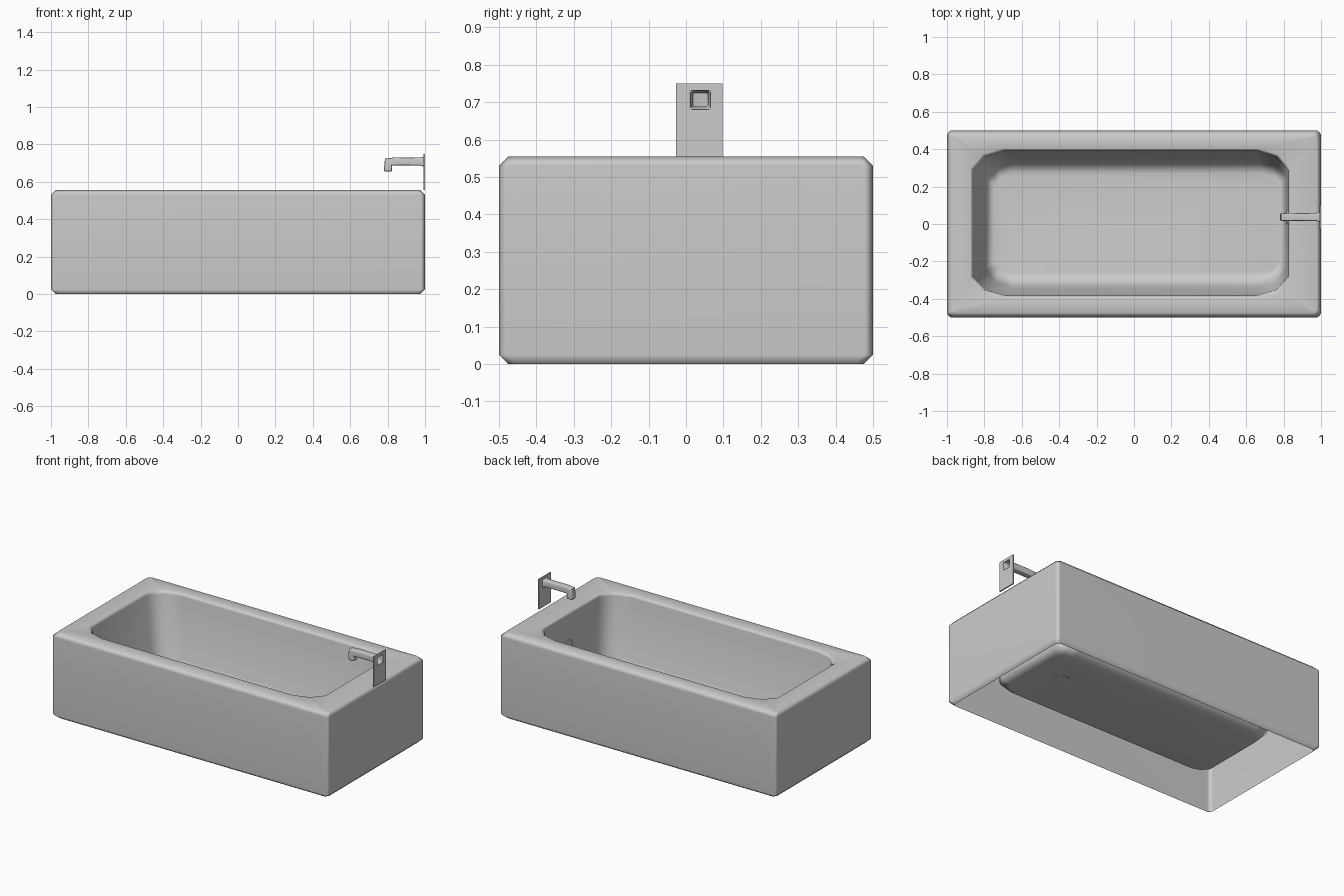
import bpy, bmesh, math
from mathutils import Matrix

if "Cube" in bpy.data.objects:
    bpy.data.objects.remove(bpy.data.objects["Cube"])


def loft(name, rings, closed=False, cap_start=False, cap_end=False, angle=50):
    """Skin a list of equal-count point rings."""
    bm = bmesh.new()
    vr = [[bm.verts.new(p) for p in r] for r in rings]
    n = len(vr[0])
    pairs = list(zip(vr, vr[1:])) + ([(vr[-1], vr[0])] if closed else [])
    for a, b in pairs:
        for i in range(n):
            j = (i + 1) % n
            bm.faces.new((a[i], a[j], b[j], b[i]))
    if cap_start:
        bm.faces.new(vr[0][::-1])
    if cap_end:
        bm.faces.new(vr[-1])
    bmesh.ops.recalc_face_normals(bm, faces=bm.faces)
    return finish(name, bm, angle)


def finish(name, bm, angle):
    me = bpy.data.meshes.new(name)
    bm.to_mesh(me)
    bm.free()
    ob = bpy.data.objects.new(name, me)
    bpy.context.collection.objects.link(ob)
    bpy.ops.object.select_all(action='DESELECT')
    ob.select_set(True)
    bpy.context.view_layer.objects.active = ob
    bpy.ops.object.shade_smooth_by_angle(angle=math.radians(angle))
    # Face-weighted shading keeps the large faces flat
    mod = ob.modifiers.new("weighted_normals", 'WEIGHTED_NORMAL')
    mod.keep_sharp = True
    return ob


def corner_rect(x0, x1, y0, y1, z, rx, ry, kx=.38, ky=.3):
    """Rectangle with three points per corner, counter-clockwise."""
    pts = []
    for cx, cy, sx, sy in ((x1, y0, 1, -1), (x1, y1, 1, 1), (x0, y1, -1, 1), (x0, y0, -1, -1)):
        arc = [(cx - sx * rx, cy), (cx - sx * rx * kx, cy - sy * ry * ky), (cx, cy - sy * ry)]
        if sx * sy > 0:
            arc.reverse()
        pts += [(x, y, z) for x, y in arc]
    return pts


# Tub: outer shell, rim and basin as one open-bottomed skin
outer = [(.025, 0), (0, .025), (0, .53), (.025, .555)]
rings = [corner_rect(-1 + i, 1 - i, -.5 + i, .5 - i, z, .022, .022, .4, .4) for i, z in outer]
basin = [(-.875, .835, .40, .555, .17, .105), (-.86, .825, .388, .535, .17, .105),
         (-.80, .815, .345, .15, .15, .10), (-.745, .775, .265, .087, .09, .06)]
rings += [corner_rect(x0, x1, -h + .005, h + .003, z, rx, ry)
          for x0, x1, h, z, rx, ry in basin]
loft("bathtub", rings, cap_end=True, angle=80)


# Drain and overflow discs
def disc(name, r, depth, matrix):
    bm = bmesh.new()
    bmesh.ops.create_cone(bm, cap_ends=True, segments=10, radius1=r, radius2=r,
                          depth=depth, matrix=matrix)
    finish(name, bm, 40)


disc("drain", .052, .008, Matrix.Translation((.585, .04, .087)))
disc("overflow_plate", .036, .012,
     Matrix.Translation((.821, .04, .345)) @ Matrix.Rotation(math.pi / 2, 4, 'Y'))


# Faucet wall plate with a square opening
def yz_rect(x, y0, y1, z0, z1):
    return [(x, y0, z0), (x, y1, z0), (x, y1, z1), (x, y0, z1)]


plate, hole = (-.027, .098, .555, .75), (.010, .065, .681, .732)
loft("faucet_plate", [yz_rect(1, *plate), yz_rect(.992, *plate),
                      yz_rect(.992, *hole), yz_rect(1, *hole)], closed=True, angle=30)

# Faucet spout: bevelled square section swept along a bent path
yc = .038


def section(x, z, ax, az, half):
    """Octagonal section; (ax, az) is the in-plane cross axis."""
    k = half * .75
    uv = [(half, -k), (half, k), (k, half), (-k, half),
          (-half, k), (-half, -k), (-k, -half), (k, -half)]
    return [(x + ax * v, yc + u, z + az * v) for u, v in uv]


h = .021
path = [(.994, .707, 0, 1, .027), (.975, .709, 0, 1, h), (.836, .709, 0, 1, h),
        (.805, .706, -.9, .9, h), (.802, .680, -1, 0, h), (.802, .659, -1, 0, h),
        (.802, .655, -1, 0, h * .8)]
loft("faucet_spout", [section(*p) for p in path], cap_end=True, angle=50)
